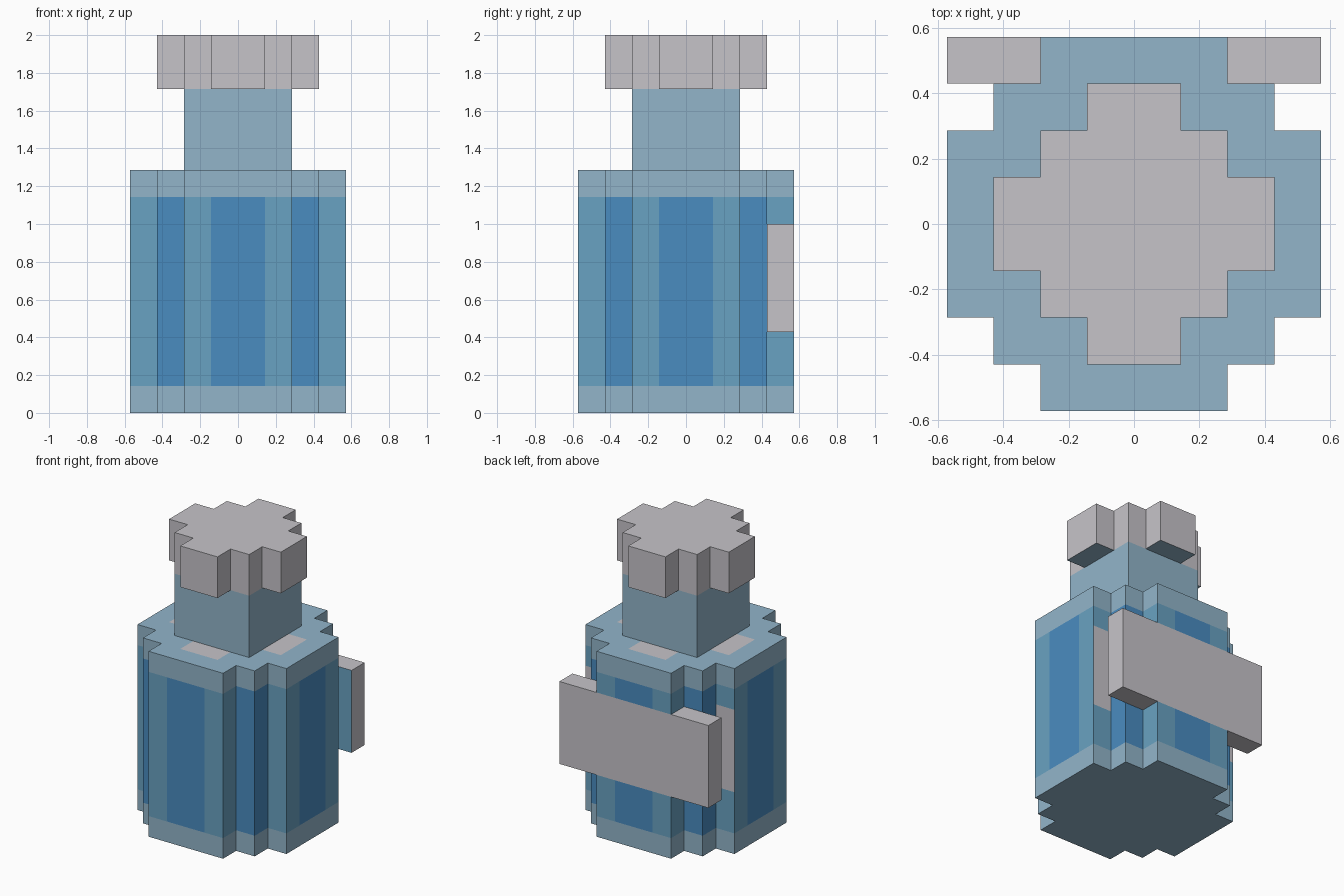
import bpy
import bmesh

cube = bpy.data.objects.get("Cube")
if cube:
    bpy.data.objects.remove(cube)

U = 1 / 7  # one block


def linear(c):
    c /= 255
    return c / 12.92 if c <= 0.04045 else ((c + 0.055) / 1.055) ** 2.4


def material(name, *rgb):
    colour = tuple(linear(c) for c in rgb) + (1,)
    m = bpy.data.materials.new(name)
    m.use_nodes = True
    m.diffuse_color = colour
    m.node_tree.nodes["Principled BSDF"].inputs["Base Color"].default_value = colour
    return m


MATERIALS = [
    material("pale blue", 146, 181, 202),
    material("light grey", 198, 196, 201),
    material("deep blue", 74, 140, 192),
    material("teal blue", 105, 162, 194),
]
PALE, GREY, DEEP, TEAL = range(len(MATERIALS))


def ring(c):
    """Number of whole blocks between a cell and the centre line."""
    return int(abs(c))


def block_part(name, inside, levels, paint):
    """Stack of unit cells: inside(x, y) picks cells, paint(centre, normal) colours faces."""
    bm = bmesh.new()

    def face(corners, normal):
        f = bm.faces.new([bm.verts.new([c * U for c in p]) for p in corners])
        centre = [sum(axis) / len(corners) for axis in zip(*corners)]
        f.material_index = paint(centre, normal)

    for i in range(-4, 4):
        for j in range(-4, 4):
            x, y = i + 0.5, j + 0.5
            if not inside(x, y):
                continue
            square = [(i, j), (i + 1, j), (i + 1, j + 1), (i, j + 1)]
            face([(a, b, levels[-1]) for a, b in square], (0, 0, 1))
            face([(a, b, levels[0]) for a, b in reversed(square)], (0, 0, -1))
            # Walls only where the neighbouring cell is empty
            for k, (nx, ny) in enumerate([(0, -1), (1, 0), (0, 1), (-1, 0)]):
                if inside(x + nx, y + ny):
                    continue
                a, b = square[k], square[(k + 1) % 4]
                for lo, hi in zip(levels, levels[1:]):
                    face([(*a, lo), (*b, lo), (*b, hi), (*a, hi)], (nx, ny, 0))

    bmesh.ops.remove_doubles(bm, verts=bm.verts[:], dist=U / 100)
    mesh = bpy.data.meshes.new(name)
    bm.to_mesh(mesh)
    bm.free()
    for m in MATERIALS:
        mesh.materials.append(m)
    obj = bpy.data.objects.new(name, mesh)
    bpy.context.collection.objects.link(obj)
    return obj


# Footprints
def body_shape(x, y):
    return max(ring(x), ring(y)) <= 3 and ring(x) + ring(y) <= 4


def neck_shape(x, y):
    return max(ring(x), ring(y)) <= 1


def cap_shape(x, y):
    return ring(x) + ring(y) <= 2


def label_shape(x, y):
    return abs(x) < 4 and 3 < y < 4


# Colour rules
def paint_body(c, n):
    x, y, z = c
    if n[2]:
        return GREY if n[2] > 0 and cap_shape(x, y) else PALE
    if z < 1 or z > 8:
        return PALE
    if n[1] > 0 and 3 < z < 7:
        return GREY
    along = x if n[1] else y
    return TEAL if ring(along) % 2 else DEEP


def paint_cap(c, n):
    return PALE if n[2] < 0 else GREY


def paint_label(c, n):
    return TEAL if n[1] < 0 else GREY


# Bottle parts
block_part("bottle_body", body_shape, [0, 1, 3, 7, 8, 9], paint_body)
block_part("bottle_neck", neck_shape, [9, 12], lambda c, n: PALE)
block_part("bottle_cap", cap_shape, [12, 14], paint_cap)
block_part("back_label", label_shape, [3, 7], paint_label)
